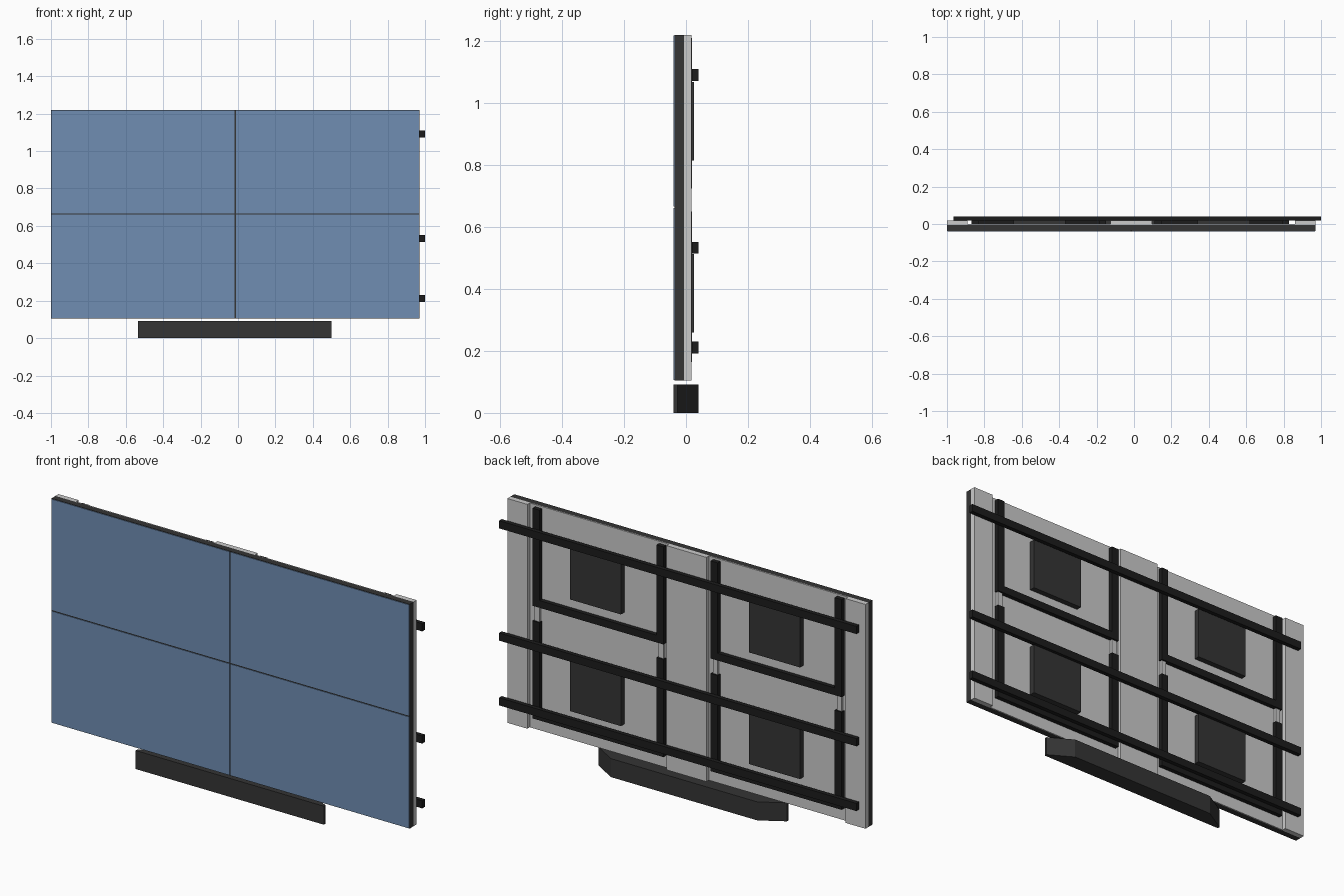
import bpy, bmesh

if "Cube" in bpy.data.objects:
    bpy.data.objects.remove(bpy.data.objects["Cube"])


def material(name, rgb):
    m = bpy.data.materials.new(name)
    m.diffuse_color = (*rgb, 1)
    m.use_nodes = True
    m.node_tree.nodes["Principled BSDF"].inputs["Base Color"].default_value = m.diffuse_color
    return m


BLUE = material("screen_blue", (0.16, 0.27, 0.45))
DARK = material("dark_grey", (0.035, 0.035, 0.035))
BLACK = material("black", (0.012, 0.012, 0.012))


def add_object(name, bm, mat=None):
    bmesh.ops.recalc_face_normals(bm, faces=bm.faces[:])
    mesh = bpy.data.meshes.new(name)
    bm.to_mesh(mesh)
    bm.free()
    obj = bpy.data.objects.new(name, mesh)
    bpy.context.collection.objects.link(obj)
    if mat:
        mesh.materials.append(mat)
    return obj


def box(name, x, y, z, mat=None):
    """Box given by its (min, max) range on each axis."""
    bm = bmesh.new()
    bmesh.ops.create_cube(bm, size=1)
    for v in bm.verts:
        v.co = [r[0] + (c + 0.5) * (r[1] - r[0]) for c, r in zip(v.co, (x, y, z))]
    return add_object(name, bm, mat)


def prism(name, outline, z0, z1, mat=None):
    """Extrude a plan outline upwards."""
    bm = bmesh.new()
    face = bm.faces.new([bm.verts.new((x, y, z0)) for x, y in outline])
    new = bmesh.ops.extrude_face_region(bm, geom=[face])["geom"]
    for v in new:
        if isinstance(v, bmesh.types.BMVert):
            v.co.z = z1
    return add_object(name, bm, mat)


LEFT, RIGHT, BOTTOM, TOP = -1.0, 0.97, 0.105, 1.22
MID_X, MID_Z = -0.015, 0.664
GAP = 0.003
BACK = -0.001

# Display body and grey back plate
box("display_body", (LEFT, RIGHT), (-0.037, -0.006), (BOTTOM, TOP), DARK)
box("back_plate", (LEFT, RIGHT), (-0.006, BACK), (BOTTOM, TOP))

# Four screens separated by thin dark seams
for i, xr in enumerate([(LEFT + 0.002, MID_X - GAP), (MID_X + GAP, RIGHT - 0.002)]):
    for j, zr in enumerate([(BOTTOM + 0.002, MID_Z - GAP), (MID_Z + GAP, TOP - 0.002)]):
        box(f"screen_{i}_{j}", xr, (-0.040, -0.037), zr, BLUE)

# Raised vertical strips on the back
for side, xr in {"left": (LEFT, -0.89), "centre": (-0.125, 0.095), "right": (0.86, RIGHT)}.items():
    box(f"back_strip_{side}", xr, (BACK, 0.018), (BOTTOM, TOP))

# Mounting frames: two uprights and a bottom bar per screen, plus electronics box
W = 0.038
for side, x0, x1, bx in (("left", -0.87, -0.15, -0.505), ("right", 0.11, 0.83, 0.48)):
    uprights = [(x0, x0 + W), (x1 - W, x1)]
    for level, z0, box_z in (("lower", 0.165, 0.26), ("upper", 0.725, 0.815)):
        for k, xr in enumerate(uprights):
            box(f"frame_upright_{side}_{level}_{k}", xr, (BACK, 0.020), (z0, z0 + 0.485), BLACK)
        box(f"frame_bottom_bar_{side}_{level}", (x0 + W, x1 - W), (BACK, 0.020),
            (z0, z0 + 0.036), BLACK)
        box(f"electronics_box_{side}_{level}", (bx - 0.14, bx + 0.14), (BACK, 0.026),
            (box_z, box_z + 0.253), DARK)
    # Grey link joining the lower and upper uprights
    for k, xr in enumerate(uprights):
        box(f"frame_link_{side}_{k}", (xr[0] + 0.006, xr[1] - 0.006), (BACK, 0.012), (0.65, 0.725))

# Three long horizontal rails
for i, z in enumerate((0.211, 0.533, 1.091)):
    box(f"mounting_rail_{i}", (-0.965, 1.0), (0.019, 0.040), (z - 0.019, z + 0.019), BLACK)

# Base with chamfered back corners
prism("base", [(-0.535, -0.04), (0.50, -0.04), (0.50, -0.028), (0.385, 0.04),
               (-0.42, 0.04), (-0.535, -0.028)], 0, 0.092, DARK)
